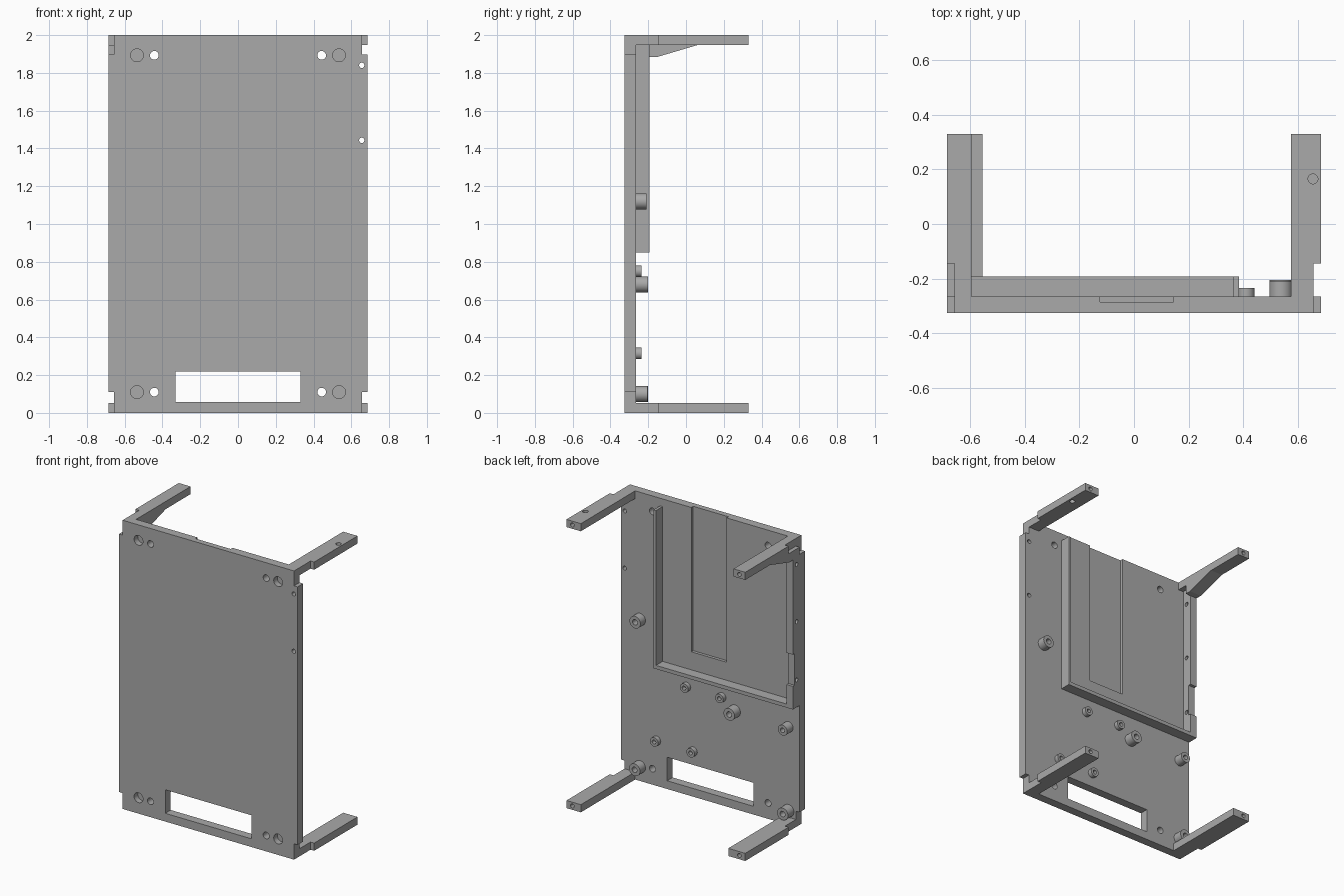
import bpy, bmesh
from mathutils import Matrix, Vector

if "Cube" in bpy.data.objects:
    bpy.data.objects.remove(bpy.data.objects["Cube"])

grey = bpy.data.materials.new("plain grey")
grey.use_nodes = True
grey.diffuse_color = (0.4, 0.4, 0.4, 1)
grey.node_tree.nodes["Principled BSDF"].inputs["Base Color"].default_value = (0.4, 0.4, 0.4, 1)

FRONT, BACK = -0.325, -0.265      # faces of the main plate
SIDE, STEP = 0.685, 0.657         # outer edge and notched edge
BAR = 0.053                       # arm thickness


def add_box(bm, x0, x1, y0, y1, z0, z1):
    size = Matrix.Diagonal((x1 - x0, y1 - y0, z1 - z0, 1))
    mid = Matrix.Translation(((x0 + x1) / 2, (y0 + y1) / 2, (z0 + z1) / 2))
    bmesh.ops.create_cube(bm, size=1, matrix=mid @ size)


def add_rod(bm, start, end, r):
    a, b = Vector(start), Vector(end)
    turn = (b - a).to_track_quat('Z', 'Y').to_matrix().to_4x4()
    bmesh.ops.create_cone(bm, cap_ends=True, segments=32, radius1=r, radius2=r,
                          depth=(b - a).length, matrix=Matrix.Translation((a + b) / 2) @ turn)


def add_prism(bm, profile, x0, x1):
    face = bm.faces.new([bm.verts.new((x0, y, z)) for y, z in profile])
    new = bmesh.ops.extrude_face_region(bm, geom=[face])["geom"]
    bmesh.ops.translate(bm, vec=(x1 - x0, 0, 0),
                        verts=[v for v in new if isinstance(v, bmesh.types.BMVert)])
    bmesh.ops.recalc_face_normals(bm, faces=bm.faces)


def make(name, bm):
    mesh = bpy.data.meshes.new(name)
    bm.to_mesh(mesh)
    bm.free()
    mesh.materials.append(grey)
    obj = bpy.data.objects.new(name, mesh)
    bpy.context.collection.objects.link(obj)
    return obj


def carve(obj, bm):
    """Subtract the shapes in bm from obj and drop the cutter."""
    cutter = make("cutter", bm)
    cutter.hide_render = True
    mod = obj.modifiers.new("carve", 'BOOLEAN')
    mod.operation, mod.solver, mod.object = 'DIFFERENCE', 'EXACT', cutter
    done = bpy.data.meshes.new_from_object(
        obj.evaluated_get(bpy.context.evaluated_depsgraph_get()))
    obj.modifiers.clear()
    obj.data = done
    bpy.data.objects.remove(cutter)


def smooth(obj):
    bpy.ops.object.select_all(action='DESELECT')
    obj.select_set(True)
    bpy.context.view_layer.objects.active = obj
    bpy.ops.object.shade_smooth_by_angle()


# Main plate with window, channel, corner notches and holes
bm = bmesh.new()
add_box(bm, -SIDE, SIDE, FRONT, BACK, 0, 2)
plate = make("main_plate", bm)
bm = bmesh.new()
add_box(bm, -0.33, 0.33, -0.5, 0, 0.057, 0.22)
add_box(bm, -0.125, 0.145, BACK - 0.021, 0, 1, 2.1)
for s in (-1, 1):
    x0, x1 = sorted((s * STEP, s * 0.8))
    add_box(bm, x0, x1, -0.5, 0, -0.1, 0.11)
    add_box(bm, x0, x1, -0.5, 0, 1.897, 2.1)
    for z in (0.11, 1.893):
        add_rod(bm, (s * 0.443, -0.5, z), (s * 0.443, 0, z), 0.023)
        add_rod(bm, (s * 0.535, -0.5, z), (s * 0.535, FRONT + 0.04, z), 0.034)
for z in (1.84, 1.443):
    add_rod(bm, (0.655, -0.5, z), (0.655, 0, z), 0.014)
carve(plate, bm)
smooth(plate)

# Tray walls on the back, open at the top
TRAY, LOW, HIGH = -0.192, 0.85, 1.947
for name, box in {"tray_floor": (-0.635, 0.385, LOW, LOW + 0.025),
                  "tray_inner_wall": (0.365, 0.385, LOW + 0.025, HIGH)}.items():
    bm = bmesh.new()
    add_box(bm, box[0], box[1], BACK, TRAY, box[2], box[3])
    make(name, bm)
bm = bmesh.new()
add_box(bm, -SIDE, -0.635, BACK, TRAY, LOW, HIGH)
wall = make("tray_outer_wall", bm)
bm = bmesh.new()
add_box(bm, -0.8, -0.5, TRAY - 0.02, 0, 1.01, 1.23)
for z in (1.84, 1.443, 1.04):
    add_rod(bm, (-0.8, -0.232, z), (-0.5, -0.232, z), 0.014)
carve(wall, bm)
smooth(wall)

# Four arms reaching back from the corners: side, inner edge, bottom height
arms = {"top_left_arm": (1, 0.575, 2 - BAR), "top_right_arm": (-1, 0.595, 2 - BAR),
        "bottom_left_arm": (1, 0.575, 0), "bottom_right_arm": (-1, 0.555, 0)}
for name, (s, inner, z) in arms.items():
    bm = bmesh.new()
    x0, x1 = sorted((s * inner, s * SIDE))
    add_box(bm, x0, x1, BACK, 0.33, z, z + BAR)
    arm = make(name, bm)
    bm = bmesh.new()
    x0, x1 = sorted((s * STEP, s * 0.8))
    add_box(bm, x0, x1, -0.5, -0.145, z - 0.1, z + 0.1)
    mid = s * 0.64
    add_rod(bm, (mid, 0.27, z + BAR / 2), (mid, 0.4, z + BAR / 2), 0.014)
    if name == "top_left_arm":
        add_rod(bm, (0.655, 0.165, z - 0.1), (0.655, 0.165, z + 0.1), 0.018)
    carve(arm, bm)
    smooth(arm)

# Sloped brace under one top arm
bm = bmesh.new()
add_prism(bm, [(TRAY, 1.885), (-0.15, 1.885), (0.06, HIGH), (TRAY, HIGH)], -SIDE, -0.595)
make("arm_brace", bm)

# Hollow standoffs: x, z, radius, back end
posts = [(0.538, 1.12, 0.042, -0.21), (-0.19, 0.68, 0.042, -0.2), (-0.6, 0.68, 0.036, -0.2),
         (0.538, 0.1, 0.042, -0.205), (-0.6, 0.1, 0.042, -0.2)]
posts += [(x, z, 0.031, -0.235) for x, z in
          ((0.18, 0.75), (-0.09, 0.75), (0.41, 0.315), (0.13, 0.315))]
for i, (x, z, r, end) in enumerate(posts):
    bm = bmesh.new()
    add_rod(bm, (x, BACK - 0.005, z), (x, end, z), r)
    post = make(f"standoff_{i + 1}", bm)
    bm = bmesh.new()
    add_rod(bm, (x, BACK + 0.002, z), (x, 0, z), r * 0.45)
    carve(post, bm)
    smooth(post)
